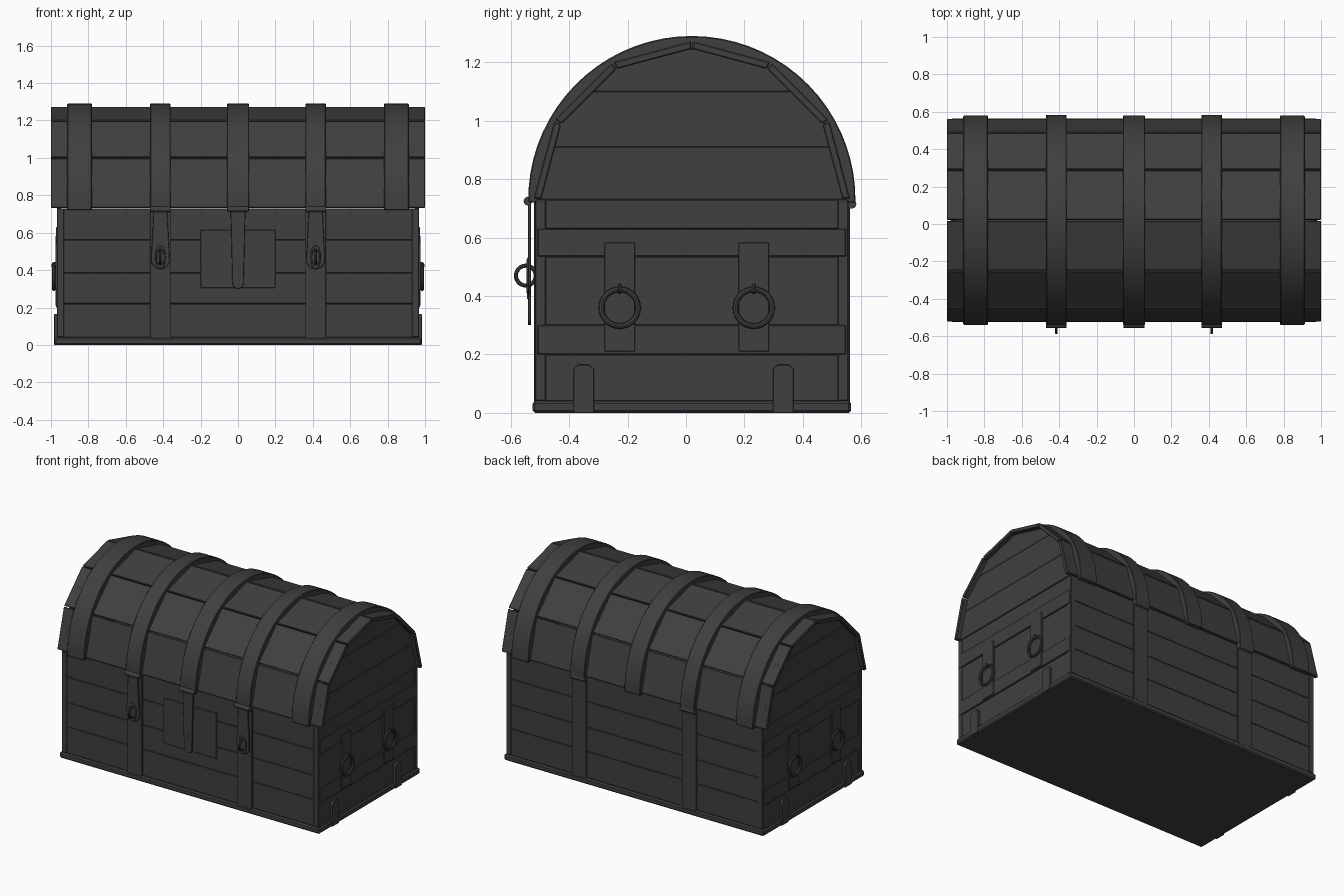
import bpy, bmesh, math
from mathutils import Vector

if "Cube" in bpy.data.objects:
    bpy.data.objects.remove(bpy.data.objects["Cube"])

grey = bpy.data.materials.new("charcoal_grey")
grey.use_nodes = True
grey.diffuse_color = (0.05, 0.05, 0.05, 1)
grey.node_tree.nodes["Principled BSDF"].inputs["Base Color"].default_value = (0.05, 0.05, 0.05, 1)

CY, RIM = 0.02, 0.73      # middle of the chest in y, height of the lid seam
X, Y, Z = 0, 1, 2


def finish(ob, name, bevel=0.0, smooth=False):
    ob.name = name
    ob.data.materials.clear()
    ob.data.materials.append(grey)
    if bevel:
        mod = ob.modifiers.new("edge", "BEVEL")
        mod.width, mod.segments = bevel, 1
        mod.limit_method = "ANGLE"
    if smooth:
        bpy.ops.object.select_all(action="DESELECT")
        ob.select_set(True)
        bpy.context.view_layer.objects.active = ob
        bpy.ops.object.shade_smooth_by_angle(angle=math.radians(35))
    return ob


def prism(name, profile, axis, a, b, bevel=0.0, smooth=False):
    """Extrude a 2D profile along an axis from a to b."""
    bm = bmesh.new()

    def point(p, d):
        c = list(p)
        c.insert(axis, d)
        return bm.verts.new(c)
    lo = [point(p, a) for p in profile]
    hi = [point(p, b) for p in profile]
    n = len(profile)
    bm.faces.new(lo)
    bm.faces.new(hi)
    for i in range(n):
        bm.faces.new((lo[i], lo[(i + 1) % n], hi[(i + 1) % n], hi[i]))
    bmesh.ops.recalc_face_normals(bm, faces=bm.faces)
    mesh = bpy.data.meshes.new(name)
    bm.to_mesh(mesh)
    bm.free()
    ob = bpy.data.objects.new(name, mesh)
    bpy.context.collection.objects.link(ob)
    return finish(ob, name, bevel, smooth)


def box(name, x, y, z, bevel=0.0):
    (x0, x1), (y0, y1) = x, y
    return prism(name, [(x0, y0), (x1, y0), (x1, y1), (x0, y1)], Z, z[0], z[1], bevel)


def ring(name, loc, rot, major, minor):
    bpy.ops.mesh.primitive_torus_add(location=loc, rotation=rot, major_radius=major,
                                     minor_radius=minor, major_segments=28, minor_segments=8)
    return finish(bpy.context.object, name, smooth=True)


def pin(name, loc, length, radius):
    bpy.ops.mesh.primitive_cylinder_add(vertices=12, radius=radius, depth=length,
                                        location=loc, rotation=(0, math.pi / 2, 0))
    return finish(bpy.context.object, name, smooth=True)


def arc(radius, a0, a1, steps):
    angles = [math.radians(a0 + (a1 - a0) * i / steps) for i in range(steps + 1)]
    return [(CY + radius * math.cos(a), RIM + radius * math.sin(a)) for a in angles]


# Body core and base trim
box("body_core", (-0.955, 0.955), (-0.498, 0.538), (0.005, RIM))
box("base_trim", (-0.98, 0.98), (-0.525, 0.565), (0, 0.04), 0.008)

# Front and back planks
edges = [0.04, 0.22, 0.385, 0.56, RIM]
for i, (z0, z1) in enumerate(zip(edges, edges[1:])):
    box(f"front_plank_{i}", (-0.965, 0.965), (-0.512, -0.49), (z0, z1), 0.003)
    box(f"back_plank_{i}", (-0.965, 0.965), (0.53, 0.552), (z0, z1), 0.003)

# End planks, corner posts, carrying straps and rings
edges = [0.04, 0.2, 0.3, 0.535, 0.63, RIM]
for s, side in ((-1, "right"), (1, "left")):
    def span(a, b):
        return tuple(sorted((s * a, s * b)))
    for i, (z0, z1) in enumerate(zip(edges, edges[1:])):
        out = 0.972 if i in (1, 3) else 0.966
        box(f"{side}_end_plank_{i}", span(0.94, out), (-0.508, 0.548), (z0, z1), 0.003)
    for y0, y1, end in ((-0.517, -0.478, "front"), (0.518, 0.557, "back")):
        box(f"{side}_{end}_corner_post", span(0.93, 0.969), (y0, y1), (0.04, RIM), 0.004)
    for y, end in ((-0.227, "front"), (0.232, "back")):
        box(f"{side}_{end}_ring_strap", span(0.95, 0.977), (y - 0.052, y + 0.052), (0.21, 0.583), 0.002)
        ring(f"{side}_{end}_handle_ring", (s * 0.985, y, 0.36), (0, math.pi / 2, 0), 0.063, 0.0095)
        ring(f"{side}_{end}_ring_eye", (s * 0.98, y, 0.425), (math.pi / 2, 0, 0), 0.012, 0.006)
    for y, end in ((-0.35, "front"), (0.333, "back")):
        w, t = 0.035, 0.165
        prism(f"{side}_{end}_foot_bracket",
              [(y - w, 0), (y + w, 0), (y + w, t - 0.015), (y + w - 0.015, t),
               (y - w + 0.015, t), (y - w, t - 0.015)], X, *span(0.95, 0.983), bevel=0.002)

# Lid: six flat staves, closed by planked ends
for i in range(6):
    a0, a1 = i * 30 + 0.3, i * 30 + 29.7
    prism(f"lid_stave_{i}", arc(0.542, a0, a1, 1) + arc(0.515, a1, a0, 1), X, -1.0, 1.0, 0.004)

R_END = 0.525
cuts = [RIM, 0.91, 1.1, 1.245]
for s, side in ((-1, "right"), (1, "left")):
    for i, (z0, z1) in enumerate(zip(cuts, cuts[1:])):
        lo, hi = (math.degrees(math.asin((z - RIM) / R_END)) for z in (z0, z1))
        outline = arc(R_END, lo, hi, 5) + arc(R_END, 180 - hi, 180 - lo, 5)
        prism(f"{side}_lid_end_plank_{i}", outline, X, s * 0.945, s * 0.97, 0.002)

# Lid bands
for i, (x, w) in enumerate(((-0.847, 0.066), (-0.415, 0.055), (0, 0.06), (0.415, 0.055), (0.847, 0.066))):
    prism(f"lid_band_{i}", arc(0.56, -1, 181, 36) + arc(0.515, 181, -1, 36),
          X, x - w, x + w, 0.004, True)

# Body straps, hinges and hasps
def hasp(name, x, widths, bottom):
    """Rounded hanging plate, narrow at the top and wide near its tip."""
    top_w, low_w = widths
    outline = [(x - top_w, 0.725), (x - low_w, bottom + low_w)]
    for i in range(1, 8):
        a = math.pi + math.pi * i / 8
        outline.append((x + low_w * math.cos(a), bottom + low_w * (1 + math.sin(a))))
    outline += [(x + low_w, bottom + low_w), (x + top_w, 0.725)]
    return prism(name, outline, Y, -0.541, -0.53, 0.002)


for s, side in ((-1, "right"), (1, "left")):
    x = s * 0.415
    box(f"{side}_front_strap", (x - 0.055, x + 0.055), (-0.521, -0.5), (0.02, RIM), 0.002)
    box(f"{side}_back_strap", (x - 0.055, x + 0.055), (0.54, 0.561), (0.02, RIM), 0.002)
    pin(f"{side}_back_hinge", (x, 0.567, 0.715), 0.11, 0.016)
    pin(f"{side}_front_hinge", (x, -0.541, 0.725), 0.11, 0.015)
    hasp(f"{side}_hasp", x, (0.036, 0.05), 0.405)
    ring(f"{side}_hasp_slot_rim", (x, -0.541, 0.468), (math.pi / 2, 0, 0), 0.024, 0.005).scale.y = 2.2
    ring(f"{side}_staple", (x, -0.548, 0.47), (0, math.pi / 2, 0), 0.034, 0.007)

# Centre lock with plate, hasp and keyhole
box("lock_plate", (-0.2, 0.2), (-0.519, -0.5), (0.305, 0.615), 0.002)
pin("centre_front_hinge", (0, -0.541, 0.725), 0.11, 0.015)
hasp("centre_hasp", 0, (0.04, 0.03), 0.3)
prism("keyhole", [(-0.008, 0.39), (0.008, 0.39), (0.005, 0.415), (0.009, 0.425),
                  (0, 0.437), (-0.009, 0.425), (-0.005, 0.415)], Y, -0.544, -0.54)
